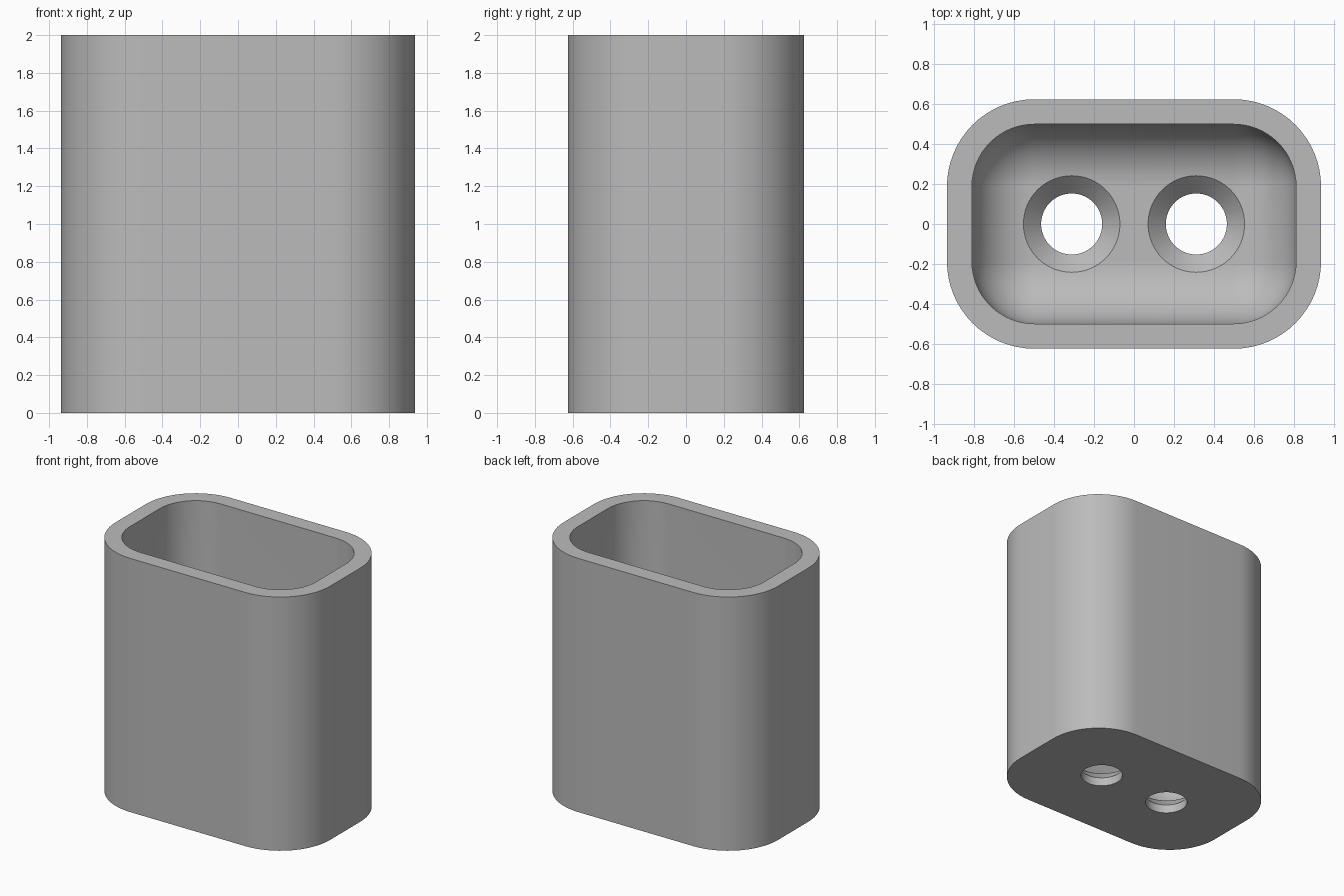
import bpy, bmesh, math

cube = bpy.data.objects.get("Cube")
if cube:
    bpy.data.objects.remove(cube, do_unlink=True)

HEIGHT = 2.0
CORE_X, CORE_Y = 0.5, 0.1875      # centres of the corner arcs
R_OUT, R_IN = 0.4375, 0.3125      # corner radii outside and inside
FLOOR = 0.156
HOLE_X, HOLE_R, SINK_R = 0.3125, 0.153, 0.242
ARC = 16                          # segments per quarter turn

grey = bpy.data.materials.new("plain grey")
grey.use_nodes = True
colour = (0.5, 0.5, 0.5, 1)
grey.diffuse_color = colour
grey.node_tree.nodes["Principled BSDF"].inputs["Base Color"].default_value = colour


def ring(bm, cx, core_x, core_y, r, z):
    """Rounded rectangle, or a circle when the core is zero."""
    verts = []
    for q, (sx, sy) in enumerate([(1, 1), (-1, 1), (-1, -1), (1, -1)]):
        for i in range(ARC + (core_x > 0)):
            a = (q + i / ARC) * math.pi / 2
            verts.append(bm.verts.new((cx + sx * core_x + r * math.cos(a),
                                       sy * core_y + r * math.sin(a), z)))
    return verts


def loft(name, profile, cx=0, core_x=0, core_y=0):
    """Closed solid through rings of (radius, height)."""
    bm = bmesh.new()
    rings = [ring(bm, cx, core_x, core_y, r, z) for r, z in profile]
    for a, b in zip(rings, rings[1:]):
        for i in range(len(a)):
            j = (i + 1) % len(a)
            bm.faces.new((a[i], a[j], b[j], b[i]))
    bm.faces.new(rings[0][::-1])
    bm.faces.new(rings[-1])
    bmesh.ops.remove_doubles(bm, verts=bm.verts, dist=0.0005)
    bmesh.ops.recalc_face_normals(bm, faces=bm.faces)
    mesh = bpy.data.meshes.new(name)
    bm.to_mesh(mesh)
    bm.free()
    mesh.materials.append(grey)
    obj = bpy.data.objects.new(name, mesh)
    bpy.context.collection.objects.link(obj)
    return obj


# Cup: outer wall, rim, inner wall, then the rounded edge down to the floor
profile = [(R_OUT, 0), (R_OUT, HEIGHT), (R_IN, HEIGHT)]
for i in range(ARC + 1):
    a = i / ARC * math.pi / 2
    profile.append((R_IN * math.cos(a), FLOOR + R_IN * (1 - math.sin(a))))
cup = loft("cup_body", profile, 0, CORE_X, CORE_Y)
bpy.context.view_layer.objects.active = cup

# Two countersunk screw holes through the floor
for side in (-1, 1):
    cutter = loft("screw_hole_cutter",
                  [(HOLE_R, -0.1), (HOLE_R, FLOOR - SINK_R + HOLE_R),
                   (SINK_R, FLOOR), (SINK_R, FLOOR + 0.2)], side * HOLE_X)
    cutter.hide_render = True
    mod = cup.modifiers.new("screw_hole", "BOOLEAN")
    mod.operation, mod.solver, mod.object = "DIFFERENCE", "EXACT", cutter
    bpy.ops.object.modifier_apply(modifier=mod.name)
    bpy.data.objects.remove(cutter, do_unlink=True)

# Smooth curved walls with crisp edges
bpy.ops.object.select_all(action="DESELECT")
cup.select_set(True)
bpy.ops.object.shade_smooth_by_angle(angle=math.radians(30))
